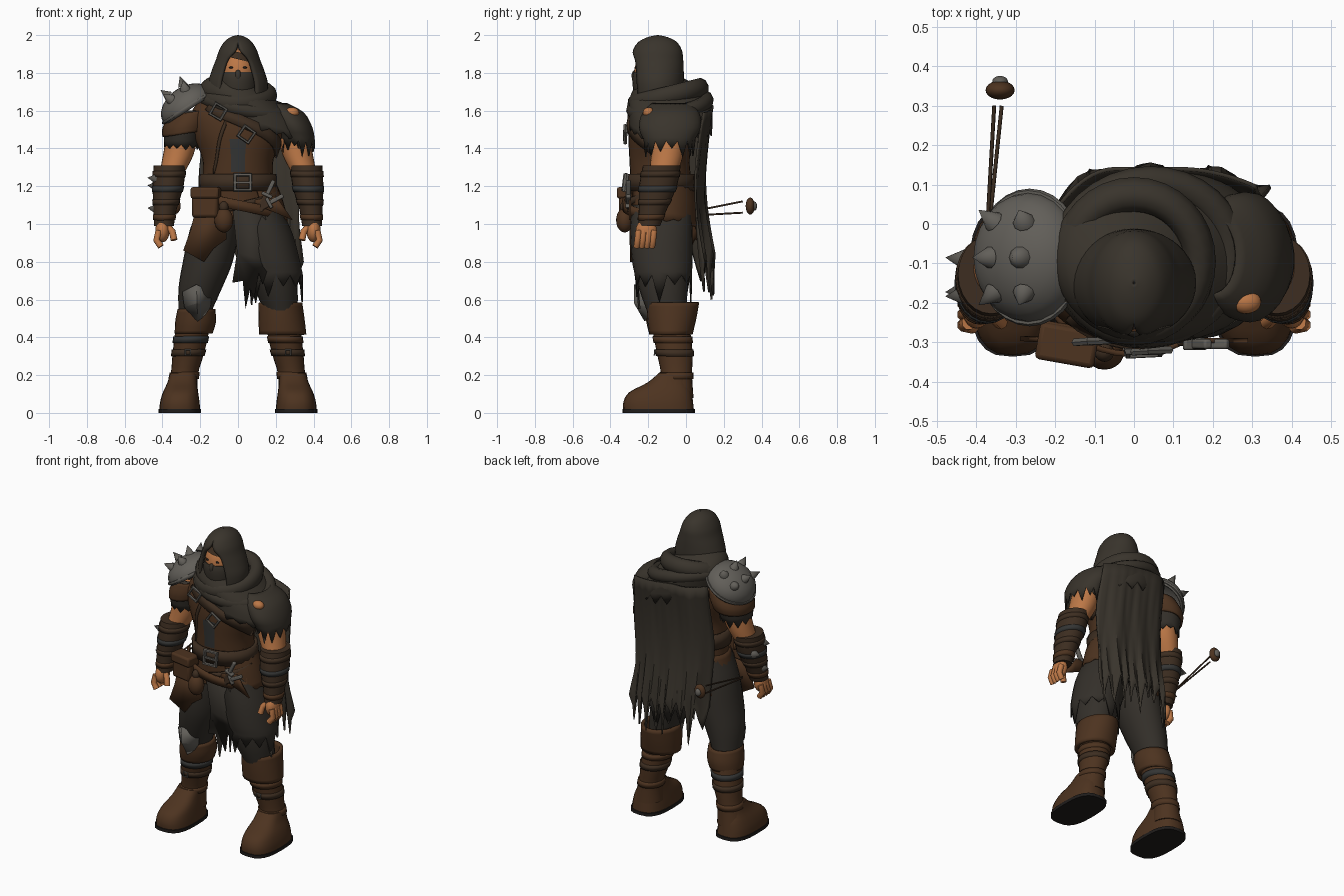
import bpy, bmesh, random
from math import sin, cos, pi, radians, copysign
from mathutils import Vector, Matrix

random.seed(4)
if "Cube" in bpy.data.objects:
    bpy.data.objects.remove(bpy.data.objects["Cube"])


def material(name, rgb):
    m = bpy.data.materials.new(name)
    m.use_nodes = True
    m.diffuse_color = (*rgb, 1)
    m.node_tree.nodes["Principled BSDF"].inputs["Base Color"].default_value = (*rgb, 1)
    return m


CLOTH = material("charcoal cloth", (.041, .034, .025))
TROUSER = material("grey cloth", (.034, .029, .023))
LEATHER = material("brown leather", (.074, .033, .014))
DARK = material("dark leather", (.047, .027, .015))
SKIN = material("skin", (.50, .185, .062))
STEEL = material("steel", (.122, .114, .100))
SLATE = material("slate cloth", (.034, .035, .034))
SOLE = material("black sole", (.014, .012, .011))


def finish(name, bm, mat, thick=0, bevel=0, angle=40):
    bmesh.ops.remove_doubles(bm, verts=bm.verts, dist=1e-4)
    bmesh.ops.recalc_face_normals(bm, faces=bm.faces)
    me = bpy.data.meshes.new(name)
    bm.to_mesh(me)
    bm.free()
    ob = bpy.data.objects.new(name, me)
    bpy.context.collection.objects.link(ob)
    me.materials.append(mat)
    if thick:
        mod = ob.modifiers.new("thickness", "SOLIDIFY")
        mod.thickness, mod.offset = thick, -1
    if bevel:
        mod = ob.modifiers.new("bevel", "BEVEL")
        mod.width, mod.segments = bevel, 2
    bpy.ops.object.select_all(action="DESELECT")
    ob.select_set(True)
    bpy.context.view_layer.objects.active = ob
    bpy.ops.object.shade_smooth_by_angle(angle=radians(angle))
    return ob


def grid(name, rows, mat, cap=False, **kw):
    bm = bmesh.new()
    vs = [[bm.verts.new(p) for p in r] for r in rows]
    for a, b in zip(vs, vs[1:]):
        for i in range(len(a) - 1):
            bm.faces.new((a[i], a[i + 1], b[i + 1], b[i]))
    if cap:
        for r in (vs[0], vs[-1]):
            bm.faces.new(r[:-1])
    return finish(name, bm, mat, **kw)


def smooth(rings, steps):
    # spline through the rings
    r = [Vector(tuple(q) + (0,) * (6 - len(q))) for q in rings]
    r = [r[0]] + r + [r[-1]]
    out = []
    for a, b, c, d in zip(r, r[1:], r[2:], r[3:]):
        for k in range(steps):
            t = k / steps
            out.append(b + (c - a) * (t / 2) + (a * 2 - b * 5 + c * 4 - d) * (t * t / 2)
                       + (b * 3 - a - c * 3 + d) * (t ** 3 / 2))
    return out + [r[-1]]


def on_ring(r, a, sq=1):
    f = lambda v: copysign(abs(v) ** sq, v)
    return Vector((r[0] + r[3] * f(sin(a)), r[1] - r[4] * f(cos(a)), r[2]))


# Elliptical rings (x, y, z, rx, ry, front opening half-angle)
def loft(name, rings, mat, n=24, steps=3, jag=0, thick=0, sq=1, lean=0, **kw):
    rows = []
    for r in smooth(rings, steps):
        o = max(r[5], 0)
        row = [on_ring(r, o + (2 * pi - 2 * o) * i / n, sq) for i in range(n + 1)]
        rows.append([p + Vector((0, 0, lean * p.x)) for p in row])
    if jag:
        drops = [jag * random.uniform(.2, 1) if i % 2 else 0 for i in range(n)]
        for i in range(n + 1):
            rows[-1][i].z -= drops[i % n]
    hollow = bool(jag or thick)
    return grid(name, rows, mat, cap=not hollow, thick=thick or (.008 if jag else 0), **kw)


def sample(rings, z, grow=0):
    rr = sorted(smooth(rings, 4), key=lambda v: v[2])
    for a, b in zip(rr, rr[1:]):
        if a[2] <= z <= b[2]:
            v = a.lerp(b, (z - a[2]) / max(b[2] - a[2], 1e-6))
            return (v[0], v[1], z, v[3] + grow, v[4] + grow)
    return tuple(rr[-1][:5])


def band(name, rings, z0, z1, mat, grow=.01):
    loft(name, [sample(rings, z0, grow), sample(rings, z1, grow)], mat, steps=1, thick=.02)


def solid(name, kind, loc, size, mat, rot=None, bevel=0):
    bm = bmesh.new()
    if kind == "ball":
        bmesh.ops.create_uvsphere(bm, u_segments=20, v_segments=12, radius=1)
    elif kind == "box":
        bmesh.ops.create_cube(bm, size=1)
    else:
        bmesh.ops.create_cone(bm, cap_ends=True, segments=10, radius1=1, radius2=0, depth=1)
    rot = rot or Matrix()
    bm.transform(Matrix.Translation(loc) @ rot.to_4x4() @ Matrix.Diagonal((*size, 1)))
    finish(name, bm, mat, bevel=bevel)


def spike(name, base, direction, r, h):
    d = Vector(direction).normalized()
    solid(name, "cone", Vector(base) + d * h / 2, (r, r, h), STEEL, d.to_track_quat("Z", "Y").to_matrix())


def rod(name, pts, r, mat):
    cu = bpy.data.curves.new(name, "CURVE")
    cu.dimensions, cu.bevel_depth, cu.bevel_resolution, cu.use_fill_caps = "3D", r, 2, True
    sp = cu.splines.new("POLY")
    sp.points.add(len(pts) - 1)
    for p, q in zip(sp.points, pts):
        p.co = (*q, 1)
    cu.materials.append(mat)
    bpy.context.collection.objects.link(bpy.data.objects.new(name, cu))


def plate(name, pts, y, mat, slope=0):
    bm = bmesh.new()
    bm.faces.new([bm.verts.new((x, y + slope * (1.1 - z), z)) for x, z in pts])
    finish(name, bm, mat, thick=.012)


def torus(name, loc, rot, scale, minor, mat, seg=32, mseg=10):
    bpy.ops.mesh.primitive_torus_add(major_segments=seg, minor_segments=mseg, major_radius=1, minor_radius=minor)
    ob = bpy.context.object
    ob.name = name
    ob.data.materials.append(mat)
    ob.matrix_world = Matrix.Translation(loc) @ rot @ Matrix.Diagonal((*scale, 1))
    if seg > 8:
        bpy.ops.object.shade_smooth_by_angle(angle=radians(60))


def buckle(name, loc, w, h, turn=0):
    rot = Matrix.Rotation(radians(turn), 4, "Y") @ Matrix.Rotation(pi / 2, 4, "X") @ Matrix.Diagonal((w, h, w, 1))
    torus(name, loc, rot @ Matrix.Rotation(pi / 4, 4, "Z"), (1.2, 1.2, 1.2), .22, STEEL, 4, 6)


# Torso, with a cloth panel down the front
torso = [(0, -.13, 1.02, .20, .155), (0, -.13, 1.15, .19, .16), (0, -.135, 1.25, .185, .16),
         (0, -.14, 1.35, .19, .16), (0, -.13, 1.48, .24, .175), (0, -.12, 1.58, .25, .17),
         (0, -.11, 1.65, .2, .14), (0, -.12, 1.71, .09, .09)]
body = loft("leather_vest", torso, LEATHER, n=32, steps=4)
body.data.materials.append(SLATE)
for f in body.data.polygons:
    if abs(f.center.x) < .05 and f.center.y < -.2 and 1.28 < f.center.z < 1.46:
        f.material_index = 1


def strap(name, a0, z0, a1, z1, w, mat, grow=.016):
    rows = []
    for s in (-.5, .5):
        rows.append([on_ring(sample(torso, z0 + (z1 - z0) * k / 14 + s * w, grow), a0 + (a1 - a0) * k / 14)
                     for k in range(15)])
    grid(name, rows, mat, thick=.014)


strap("chest_strap", -.75, 1.64, 1.5, 1.38, .065, DARK)
strap("rear_chest_strap", 1.5, 1.38, 4.0, 1.58, .06, DARK)
strap("vest_seam", -.25, 1.54, -.75, 1.28, .04, DARK, .008)
buckle("upper_strap_buckle", (-.105, -.298, 1.595), .04, .036, 30)
buckle("lower_strap_buckle", (.045, -.322, 1.475), .04, .036, 35)
loft("jacket_skirt", [(0, -.13, 1.18, .195, .172, .5), (0, -.125, 1.08, .232, .19, .55), (0, -.12, .955, .265, .19, .6)],
     LEATHER, jag=.03, lean=.28)
band("belt", torso, 1.175, 1.265, DARK, .02)
strap("hip_belt", -1.3, 1.16, 1.3, 1.04, .055, LEATHER, .035)
strap("second_hip_belt", -1.0, 1.05, 1.4, 1.16, .04, DARK, .03)
buckle("belt_buckle", (.025, -.322, 1.22), .054, .042)
solid("belt_buckle_pin", "box", (.025, -.327, 1.22), (.1, .012, .012), STEEL)

# Belt gear
yaw = Matrix.Rotation(radians(-10), 3, "Z")
solid("large_pouch", "box", (-.17, -.3, 1.11), (.14, .09, .15), LEATHER, yaw, .015)
solid("pouch_flap", "box", (-.17, -.308, 1.165), (.152, .095, .06), LEATHER, yaw, .012)
solid("small_pouch", "ball", (-.075, -.325, 1.02), (.05, .045, .065), LEATHER)
solid("small_pouch_neck", "ball", (-.075, -.325, 1.09), (.025, .025, .03), DARK)
plate("hip_flap", [(-.22, 1.10), (-.07, 1.08), (-.06, .92), (-.13, .87), (-.18, .80), (-.29, .86), (-.25, .97)], -.29, LEATHER, .02)
plate("left_hip_flap", [(.05, 1.12), (.2, 1.15), (.29, 1.02), (.22, 1.05)], -.29, LEATHER)
for x, z, turn in ((.20, 1.13, 62), (.17, 1.19, 25)):
    r = Matrix.Rotation(radians(turn), 3, "Y")
    c = Vector((x, -.305, z))
    solid("dagger_grip", "box", c, (.022, .025, .09), STEEL, r, .006)
    solid("dagger_guard", "box", c - r @ Vector((0, 0, .04)), (.06, .03, .018), STEEL, r, .005)
    solid("dagger_sheath", "box", c - r @ Vector((0, -.005, .09)), (.035, .02, .09), DARK, r, .006)

# Head, mask and hood
solid("head", "ball", (0, -.16, 1.80), (.098, .115, .13), SKIN)
loft("face_mask", [(0, -.16, 1.64, .08, .09), (0, -.165, 1.7, .1, .112), (0, -.165, 1.77, .106, .12),
                   (0, -.16, 1.805, .104, .118)], CLOTH)
solid("mask_nose", "ball", (0, -.268, 1.785), (.018, .02, .032), CLOTH)
loft("forehead_hair", [(-.004, -.16, 1.872, .1, .108), (0, -.16, 1.91, .08, .09)], DARK, steps=1, lean=-.25)
for s in (-1, 1):
    solid("eye", "ball", (s * .036, -.265, 1.828), (.011, .006, .006), SOLE)
loft("hood", [(0, -.15, 1.64, .15, .13, .7), (0, -.15, 1.74, .158, .138, .64), (0, -.15, 1.81, .14, .138, .6),
              (0, -.152, 1.87, .117, .137, .52), (0, -.152, 1.92, .1, .13, .14), (0, -.15, 1.965, .072, .1, 0),
              (0, -.15, 1.99, .038, .05, 0), (0, -.15, 2.0, .003, .003, 0)], CLOTH, n=32, steps=4, thick=.014, angle=60)
torus("hood_cowl_fold", (0, -.095, 1.68), Matrix.Rotation(radians(14), 4, "X"), (.165, .175, .2), .26, CLOTH)
torus("lower_cowl_fold", (.035, -.085, 1.63), Matrix.Rotation(radians(8), 4, "X") @ Matrix.Rotation(radians(12), 4, "Y"),
      (.215, .195, .2), .2, CLOTH)

# Shoulder mantle, ragged sleeve and cape
loft("mantle", [(0, -.145, 1.78, .1, .1), (0, -.12, 1.745, .14, .14), (.01, -.1, 1.71, .19, .18),
                (.03, -.085, 1.665, .235, .215), (.065, -.08, 1.61, .265, .22), (.085, -.08, 1.55, .27, .22)],
     CLOTH, n=40, jag=.07, lean=-.27)
loft("left_ragged_sleeve", [(.2, -.08, 1.64, .06, .1), (.25, -.08, 1.59, .1, .15), (.295, -.085, 1.51, .1, .165),
                            (.32, -.09, 1.44, .088, .13)], CLOTH, n=26, jag=.09)
solid("shoulder_tear", "ball", (.285, -.198, 1.59), (.038, .03, .028), SKIN)
cols, rows = 36, []
xs = [-.2 + .54 * i / cols for i in range(cols + 1)]
lengths = [random.uniform(.1, .3) for i in xs]
ends = [.87 - lengths[i // 4] * (0, .5, 1, .5)[i % 4] - random.uniform(0, .03) for i in range(cols + 1)]
for k in range(13):
    t = k / 12
    rows.append([(x * (.93 + .07 * t) + .01 * sin(9 * t + i) * (i in (0, cols)),
                  .135 - max(0, x - .12) ** 2 - 4 * max(0, -x - .05) ** 2 - .045 * sin(pi * t) + .012 * t * sin(38 * x),
                  1.63 - .12 * max(0, x) + (e - 1.63) * t) for i, (x, e) in enumerate(zip(xs, ends))])
grid("ragged_cape", rows, CLOTH, thick=.01)

# Spiked shoulder armour over layered sleeve
loft("right_cloth_sleeve", [(-.26, -.08, 1.6, .1, .11), (-.29, -.09, 1.5, .1, .13), (-.3, -.095, 1.42, .092, .11)],
     TROUSER, n=24, jag=.05)
loft("right_leather_layer", [(-.25, -.085, 1.63, .11, .13), (-.275, -.085, 1.57, .125, .15), (-.285, -.09, 1.52, .115, .145)],
     LEATHER, n=24, thick=.012, lean=.15)
tilt = Matrix.Rotation(radians(-33), 3, "Y")
centre, dims = Vector((-.265, -.085, 1.62)), Vector((.155, .165, .11))
bm = bmesh.new()
bmesh.ops.create_uvsphere(bm, u_segments=24, v_segments=12, radius=1)
bmesh.ops.bisect_plane(bm, geom=bm.verts[:] + bm.edges[:] + bm.faces[:], plane_co=(0, 0, -.15), plane_no=(0, 0, -1), clear_outer=True)
bm.transform(Matrix.Translation(centre) @ tilt.to_4x4() @ Matrix.Diagonal((*dims, 1)))
finish("steel_pauldron", bm, STEEL, thick=.012)
torus("pauldron_rim", centre, tilt.to_4x4(), (.155, .165, .15), .06, STEEL, 28, 6)
for u in (-.35, .25):
    for v in (-.55, 0, .55):
        n = Vector((u, v, (1 - u * u - v * v) ** .5))
        spike("pauldron_spike", centre + tilt @ (n * dims), tilt @ n, .028, .055)

# Arms, bracers and hands
for s, side in ((-1, "right"), (1, "left")):
    loft(side + "_arm", [(s * .275, -.085, 1.53, .075, .085), (s * .295, -.09, 1.46, .083, .088), (s * .318, -.1, 1.36, .08, .085),
                         (s * .35, -.12, 1.27, .065, .075)], SKIN)
    bracer = [(s * .392, -.195, .99, .052, .058), (s * .386, -.175, 1.08, .062, .075), (s * .37, -.148, 1.2, .082, .1),
              (s * .362, -.128, 1.31, .085, .1)]
    loft(side + "_bracer", bracer, DARK)
    for z, m in ((1.02, LEATHER), (1.1, DARK), (1.17, SLATE), (1.25, DARK)):
        band(side + "_bracer_wrap", bracer, z, z + .03, m, .004)
    solid(side + "_palm", "ball", (s * .4, -.21, .965), (.038, .056, .062), SKIN)
    for i in range(4):
        y = -.17 - .027 * i
        rod(side + "_finger", [(s * .42, y, .965), (s * .432, y - .005, .915), (s * .408, y - .01, .88)], .018, SKIN)
    rod(side + "_thumb", [(s * .378, -.215, .995), (s * .348, -.24, .96), (s * .338, -.25, .915)], .018, SKIN)
for z, y in ((1.24, -.18), (1.2, -.09), (1.08, -.17)):
    spike("bracer_spike", (-.43, y, z), (-1, (y + .14) * 2, .1), .028, .05)

# Legs and boots
for s, side in ((-1, "right"), (1, "left")):
    loft(side + "_trouser_leg", [(s * .1, -.13, 1.1, .1, .15), (s * .125, -.13, .97, .13, .155), (s * .16, -.13, .8, .132, .15),
                                 (s * .2, -.12, .66, .115, .13), (s * .23, -.1, .52, .085, .1), (s * .24, -.08, .4, .075, .085)], TROUSER)
    shaft = [(s * .3, -.05, .08, .09, .09), (s * .285, -.05, .2, .072, .082), (s * .262, -.06, .32, .084, .095), (s * .24, -.08, .45, .09, .1)]
    loft(side + "_boot_shaft", shaft, LEATHER)
    for z, m in ((.18, LEATHER), (.3, DARK), (.37, SLATE if s < 0 else LEATHER)):
        band(side + "_boot_strap", shaft, z, z + .035, m, .007)
    buckle(side + "_boot_buckle", (s * .265, -.165, .32), .018, .015)
    loft(side + "_boot_foot", [(s * .308, -.145, .015, .108, .187), (s * .308, -.147, .06, .104, .184),
                               (s * .304, -.135, .11, .093, .165), (s * .296, -.095, .16, .078, .11),
                               (s * .29, -.065, .21, .07, .08)], LEATHER, sq=.75)
    loft(side + "_boot_sole", [(s * .308, -.145, 0, .112, .192), (s * .308, -.145, .02, .112, .192)], SOLE, steps=1, sq=.7)
loft("left_boot_cuff", [(.225, -.07, .585, .115, .14), (.23, -.075, .5, .122, .13), (.237, -.08, .415, .125, .115)],
     LEATHER, thick=.02)
loft("right_knee_wrap", [(-.22, -.1, .55, .1, .115), (-.225, -.09, .48, .108, .12), (-.235, -.085, .42, .1, .11)],
     LEATHER, thick=.02)
grid("knee_plate", [[(-.295, -.2, .64), (-.22, -.275, .68), (-.14, -.2, .64)],
                    [(-.285, -.2, .56), (-.217, -.275, .58), (-.145, -.2, .56)],
                    [(-.245, -.2, .51), (-.213, -.22, .485), (-.18, -.2, .51)]], STEEL, thick=.015, angle=20)
loft("left_ragged_overcloth", [(.11, -.13, 1.1, .11, .16), (.15, -.13, .95, .14, .165), (.185, -.125, .8, .145, .16),
                               (.2, -.12, .73, .145, .15)], TROUSER, n=22, jag=.16)
plate("front_ragged_cloth", [(-.03, 1.1), (.14, 1.1), (.17, .8), (.13, .68), (.11, .74), (.085, .6), (.065, .66),
                             (.04, .55), (.025, .7), (-.03, .69), (-.005, .85)], -.285, TROUSER, .08)

# Thin shafts carried behind, with a weighted tip
rod("upper_shaft", [(-.375, -.05, 1.05), (-.355, .3, 1.12)], .005, DARK)
rod("lower_shaft", [(-.372, -.05, 1.04), (-.336, .3, 1.06)], .005, DARK)
solid("shaft_tip", "ball", (-.34, .34, 1.095), (.037, .024, .045), LEATHER)
solid("shaft_tip_cap", "ball", (-.34, .362, 1.095), (.02, .014, .024), STEEL)
